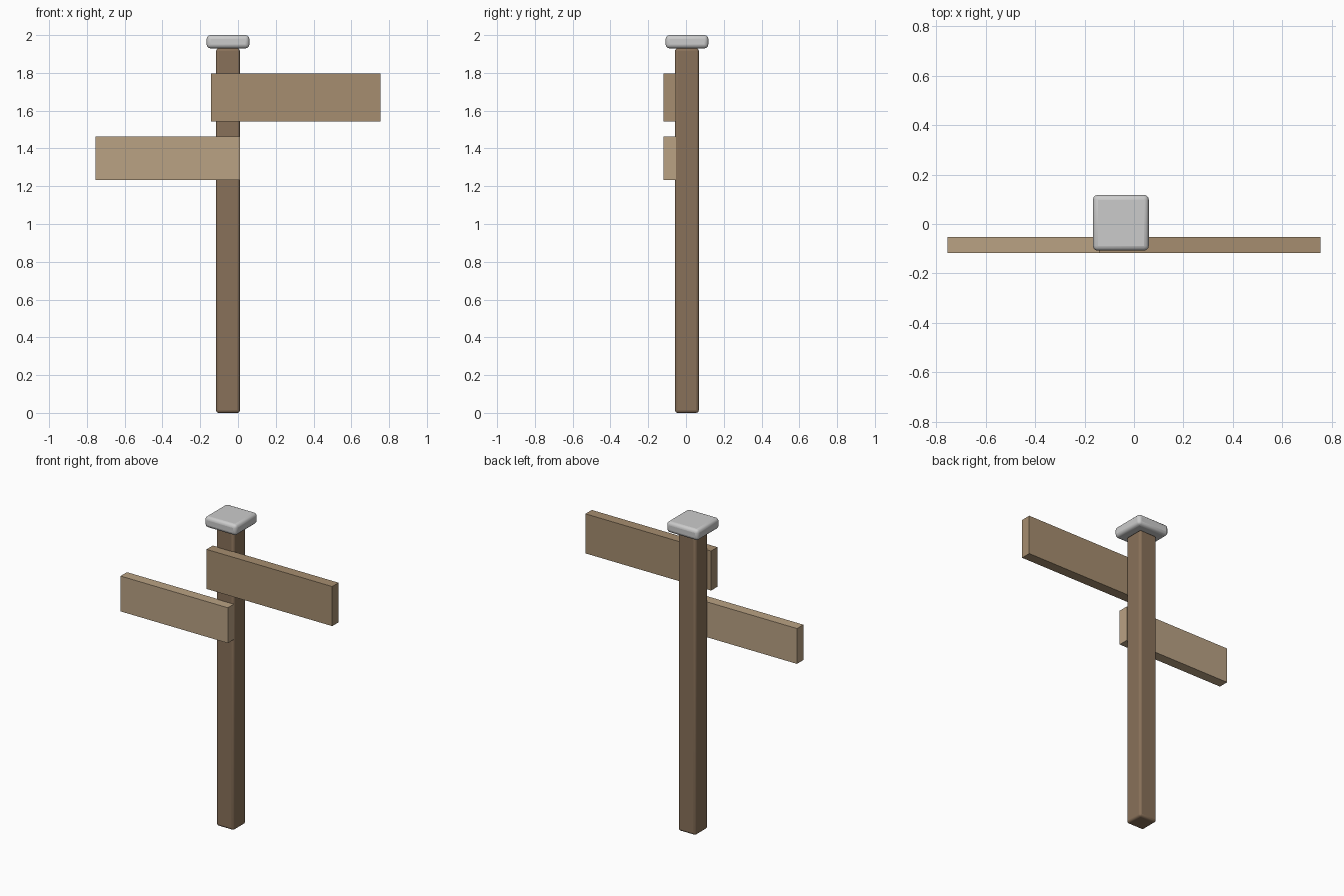
import bpy

if "Cube" in bpy.data.objects:
    bpy.data.objects.remove(bpy.data.objects["Cube"])


def box(name, lo, hi, color=None, bevel=0.0):
    """Axis-aligned box between two corners, optionally with rounded edges."""
    centre = [(a + b) / 2 for a, b in zip(lo, hi)]
    bpy.ops.mesh.primitive_cube_add(size=1, location=centre)
    ob = bpy.context.object
    ob.name = name
    ob.scale = [b - a for a, b in zip(lo, hi)]
    bpy.ops.object.transform_apply(location=False, rotation=False, scale=True)
    if bevel:
        mod = ob.modifiers.new("rounded_edges", "BEVEL")
        mod.width = bevel
        mod.segments = 3
        bpy.ops.object.shade_smooth_by_angle()
    if color:
        mat = bpy.data.materials.new(name + "_wood")
        mat.diffuse_color = (*color, 1)
        mat.use_nodes = True
        mat.node_tree.nodes["Principled BSDF"].inputs["Base Color"].default_value = mat.diffuse_color
        ob.data.materials.append(mat)
    return ob


PX, PY = -0.053, 0.005     # post axis
POST, CAP = 0.063, 0.113   # half widths
FRONT, BACK = -0.118, -0.053  # board depth range

# Square post and its overhanging cap
box("post", (PX - POST, PY - POST, 0), (PX + POST, PY + POST, 1.93),
    (0.25, 0.165, 0.1), 0.014)
box("post_cap", (PX - CAP, PY - CAP, 1.93), (PX + CAP, PY + CAP, 2.0),
    bevel=0.02)

# Two sign boards fixed to the front of the post
box("upper_board", (-0.142, FRONT, 1.543), (0.755, BACK, 1.798),
    (0.38, 0.27, 0.16))
box("lower_board", (-0.755, FRONT, 1.234), (0.01, BACK, 1.462),
    (0.49, 0.36, 0.23))
